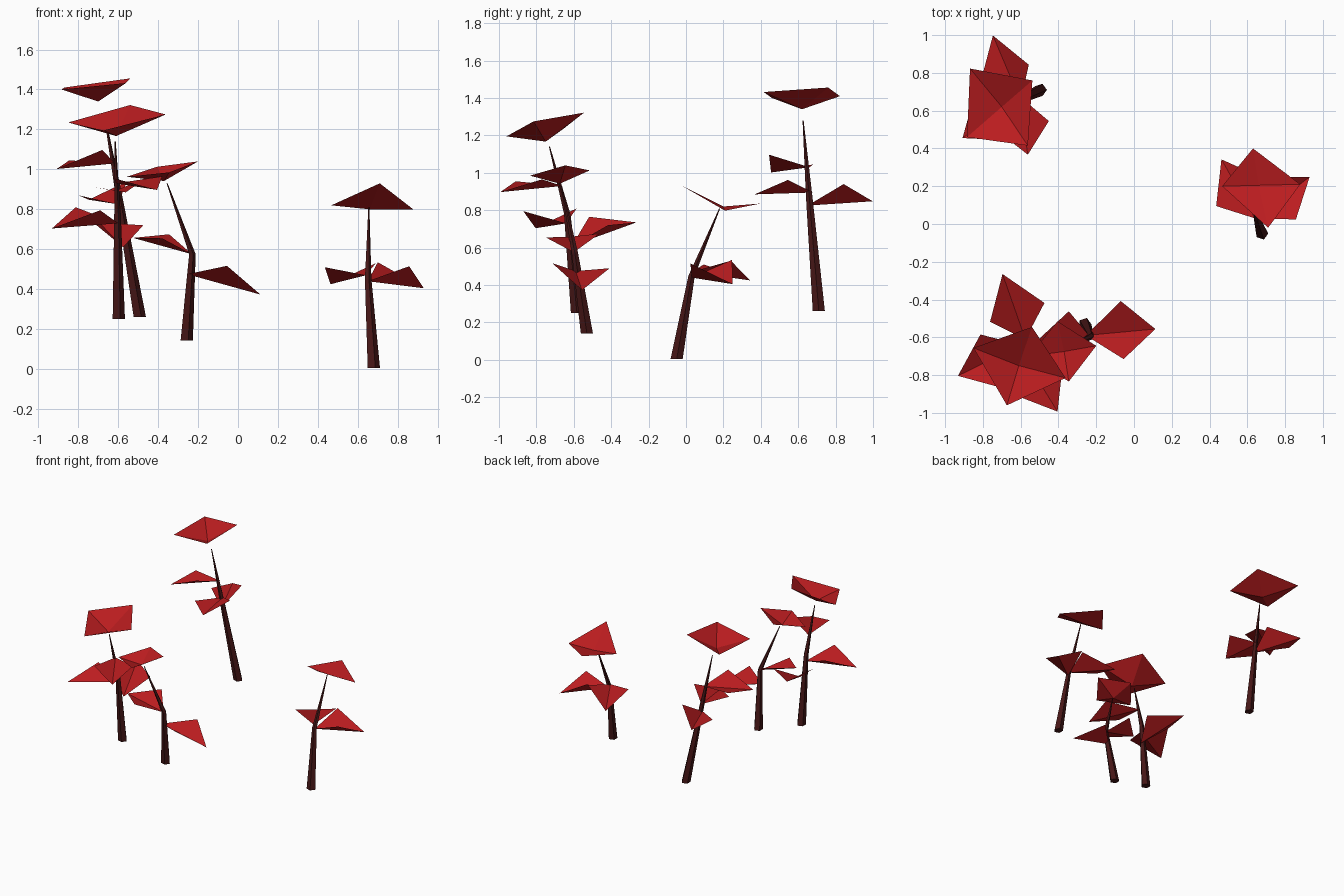
import bpy, bmesh, math
from mathutils import Vector


def material(name, color):
    m = bpy.data.materials.new(name)
    m.diffuse_color = (*color, 1)
    return m


BARK = material("dark_bark", (0.06, 0.008, 0.008))
RED = material("red_leaf", (0.5, 0.012, 0.014))


def make(name, verts, faces, mat):
    me = bpy.data.meshes.new(name)
    me.from_pydata(verts, [], faces)
    bm = bmesh.new()
    bm.from_mesh(me)
    if mat is RED:  # leaves face upwards
        bm.normal_update()
        for f in bm.faces:
            if f.normal.z < 0:
                f.normal_flip()
    else:
        bmesh.ops.recalc_face_normals(bm, faces=bm.faces)
    bm.to_mesh(me)
    bm.free()
    me.materials.append(mat)
    ob = bpy.data.objects.new(name, me)
    bpy.context.collection.objects.link(ob)


def trunk(name, path, radii=(0.034, 0.018, 0.003), n=5):
    # tapered low-poly tube through base, bend and tip
    verts = [(x + r * math.cos(math.tau * i / n), y + r * math.sin(math.tau * i / n), z)
             for (x, y, z), r in zip(path, radii) for i in range(n)]
    faces = [(k * n + i, k * n + (i + 1) % n, (k + 1) * n + (i + 1) % n, (k + 1) * n + i)
             for k in range(len(path) - 1) for i in range(n)]
    faces += [tuple(range(n)), tuple(range(len(verts) - n, len(verts)))]
    make(name, verts, faces, BARK)


def crown(name, center, corners):
    # shallow dish: four corners around a lower centre
    make(name, [center] + corners, [(0, i + 1, (i + 1) % 4 + 1) for i in range(4)], RED)


def leaf(name, attach, side_a, tip, side_b):
    # leaf folded along its midrib
    make(name, [attach, side_a, tip, side_b], [(0, 1, 2), (0, 2, 3)], RED)


def tree(name, path, center, corners, leaves):
    trunk(name + "_trunk", path)
    crown(name + "_crown_leaf", center, corners)
    for i, pts in enumerate(leaves):
        leaf(f"{name}_side_leaf_{i + 1}", *pts)


tree("right_tree",
     [(.677, -.05, .005), (.65, .03, .45), (.655, .18, .81)],
     (.66, .205, .80),
     [(.71, -.02, .93), (.88, .21, .798), (.63, .40, .836), (.467, .2, .82)],
     [[(.65, .03, .44), (.857, .024, .515), (.93, .25, .405), (.70, .246, .535)],
      [(.64, .03, .47), (.435, .095, .51), (.463, .342, .425), (.69, .24, .53)]])

tree("back_tree",
     [(-.495, .71, .262), (-.60, .658, .88), (-.67, .626, 1.28)],
     (-.70, .62, 1.34),
     [(-.868, .823, 1.41), (-.538, .76, 1.456), (-.562, .415, 1.432), (-.884, .46, 1.40)],
     [[(-.615, .66, 1.03), (-.68, .444, 1.097), (-.908, .455, 1.002), (-.845, .68, 1.045)],
      [(-.61, .68, .895), (-.451, .545, .962), (-.562, .367, .885), (-.72, .49, .91)],
      [(-.60, .65, .825), (-.557, .843, .94), (-.747, .998, .848), (-.798, .805, .87)]])

tree("left_tree",
     [(-.60, -.583, .25), (-.605, -.635, .78), (-.615, -.73, 1.14)],
     (-.61, -.75, 1.167),
     [(-.85, -.656, 1.235), (-.54, -.545, 1.322), (-.362, -.815, 1.275), (-.673, -.96, 1.195)],
     [[(-.60, -.64, .73), (-.813, -.585, .81), (-.932, -.804, .704), (-.69, -.87, .795)],
      [(-.575, -.61, .61), (-.762, -.518, .765), (-.696, -.265, .735), (-.474, -.418, .72)],
      [(-.61, -.66, .93), (-.62, -.91, .955), (-.405, -.993, .897), (-.38, -.77, .965)]])

tree("front_tree",
     [(-.26, -.53, .142), (-.23, -.595, .575), (-.355, -.665, .93)],
     (-.37, -.675, .942),
     [(-.405, -.515, 1.013), (-.2, -.645, 1.04), (-.345, -.834, .985), (-.556, -.70, .963)],
     [[(-.255, -.59, .475), (-.07, -.408, .49), (.113, -.556, .373), (-.055, -.715, .517)],
      [(-.23, -.60, .575), (-.345, -.462, .675), (-.526, -.63, .657), (-.38, -.75, .655)]])
